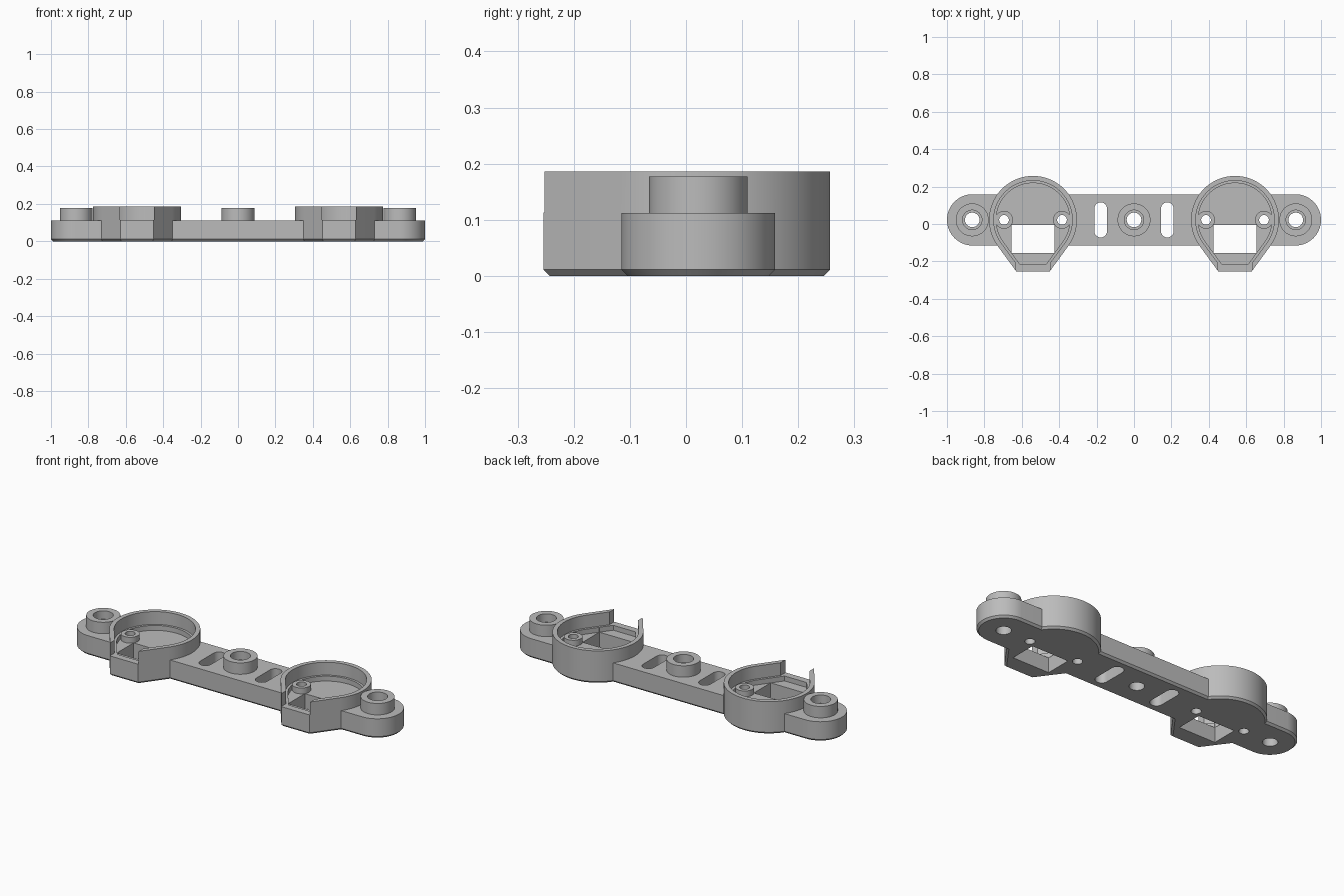
import bpy
import bmesh
import math

cube = bpy.data.objects.get("Cube")
if cube:
    bpy.data.objects.remove(cube, do_unlink=True)

AXIS_Y = 0.022      # centre line of the bar
CUP_X = 0.54
BAR_TOP = 0.112
CUP_TOP = 0.186
BOSS_TOP = 0.177
FLOOR = 0.085
CHAMFER = 0.011

grey = bpy.data.materials.new("plain_grey")
grey.use_nodes = True
grey.diffuse_color = (0.5, 0.5, 0.5, 1)
grey.node_tree.nodes["Principled BSDF"].inputs["Base Color"].default_value = (0.5, 0.5, 0.5, 1)


def arc(cx, cy, r, start, end, steps):
    return [(cx + r * math.cos(start + (end - start) * i / steps),
             cy + r * math.sin(start + (end - start) * i / steps)) for i in range(steps + 1)]


def circle(cx, cy, r, steps=48):
    return arc(cx, cy, r, 0, 2 * math.pi, steps)[:-1]


def bar_profile(inset):
    r = 0.137 - inset
    h = math.pi / 2
    return arc(0.863, AXIS_Y, r, -h, h, 32) + arc(-0.863, AXIS_Y, r, h, 3 * h, 32)


def slot_profile(cx):
    return arc(cx, AXIS_Y + 0.06, 0.034, 0, math.pi, 16) + \
        arc(cx, AXIS_Y - 0.06, 0.034, math.pi, 2 * math.pi, 16)


def cup_profile(cx, inset):
    # Round back with two tangent sides running to a flat front
    r, front = 0.235 - inset, -0.276 + inset
    a = math.radians(36.3)
    half = (r + math.sin(a) * front) / math.cos(a)
    return arc(cx, AXIS_Y, r, -a, math.pi + a, 64) + \
        [(cx - half, AXIS_Y + front), (cx + half, AXIS_Y + front)]


def rectangle(x0, x1, y0, y1):
    return [(x0, y0), (x1, y0), (x1, y1), (x0, y1)]


def loft(name, rings):
    """Closed solid through (profile, height) rings of equal point count."""
    bm = bmesh.new()
    loops = [[bm.verts.new((x, y, z)) for x, y in pts] for pts, z in rings]
    n = len(loops[0])
    for low, high in zip(loops, loops[1:]):
        for i in range(n):
            j = (i + 1) % n
            bm.faces.new((low[i], low[j], high[j], high[i]))
    bm.faces.new(loops[0][::-1])
    bm.faces.new(loops[-1])
    bmesh.ops.recalc_face_normals(bm, faces=bm.faces)
    mesh = bpy.data.meshes.new(name)
    bm.to_mesh(mesh)
    bm.free()
    mesh.materials.append(grey)
    obj = bpy.data.objects.new(name, mesh)
    bpy.context.collection.objects.link(obj)
    return obj


def prism(profile, z0, z1):
    return loft("tool", [(profile, z0), (profile, z1)])


def combine(tool, operation):
    bpy.ops.object.select_all(action='DESELECT')
    bracket.select_set(True)
    bpy.context.view_layer.objects.active = bracket
    mod = bracket.modifiers.new("combine", 'BOOLEAN')
    mod.operation = operation
    mod.solver = 'EXACT'
    mod.object = tool
    bpy.ops.object.modifier_apply(modifier=mod.name)
    bpy.data.objects.remove(tool, do_unlink=True)


def add(tool):
    combine(tool, 'UNION')


def cut(tool):
    combine(tool, 'DIFFERENCE')


# Long bar with rounded ends and a chamfered underside
bracket = loft("mounting_bracket", [(bar_profile(CHAMFER), 0), (bar_profile(0), CHAMFER),
                                    (bar_profile(0), BAR_TOP)])

# Cups: outer shell, stepped pocket, open front, window and screw posts
for cx in (-CUP_X, CUP_X):
    outer = cup_profile(cx, 0)
    add(loft("cup", [(cup_profile(cx, CHAMFER), 0), (outer, CHAMFER), (outer, CUP_TOP)]))
    cut(prism(cup_profile(cx, 0.025), BAR_TOP + 0.001, 0.3))
    cut(prism(cup_profile(cx, 0.038), FLOOR, 0.3))
    cut(prism(rectangle(cx - 0.09, cx + 0.09, -0.3, -0.19), BAR_TOP + 0.001, 0.3))
    cut(prism(rectangle(cx - 0.115, cx + 0.115, -0.155, -0.005), -0.1, 0.3))
    for side in (-1, 1):
        px = cx + side * 0.155
        add(prism(circle(px, AXIS_Y, 0.048), 0.004, BAR_TOP + 0.006))
        cut(prism(circle(px, AXIS_Y, 0.026, 24), -0.1, 0.3))

# Three raised bosses with stepped screw holes
for bx in (-0.865, 0, 0.865):
    add(prism(circle(bx, AXIS_Y, 0.088), 0.05, BOSS_TOP))
    cut(prism(circle(bx, AXIS_Y, 0.052), 0.13, 0.3))
    cut(prism(circle(bx, AXIS_Y, 0.039), -0.1, 0.2))

# Slots either side of the middle boss
for sx in (-0.178, 0.178):
    cut(prism(slot_profile(sx), -0.1, 0.3))

bpy.ops.object.select_all(action='DESELECT')
bracket.select_set(True)
bpy.context.view_layer.objects.active = bracket
bpy.ops.object.shade_smooth_by_angle(angle=math.radians(30))
